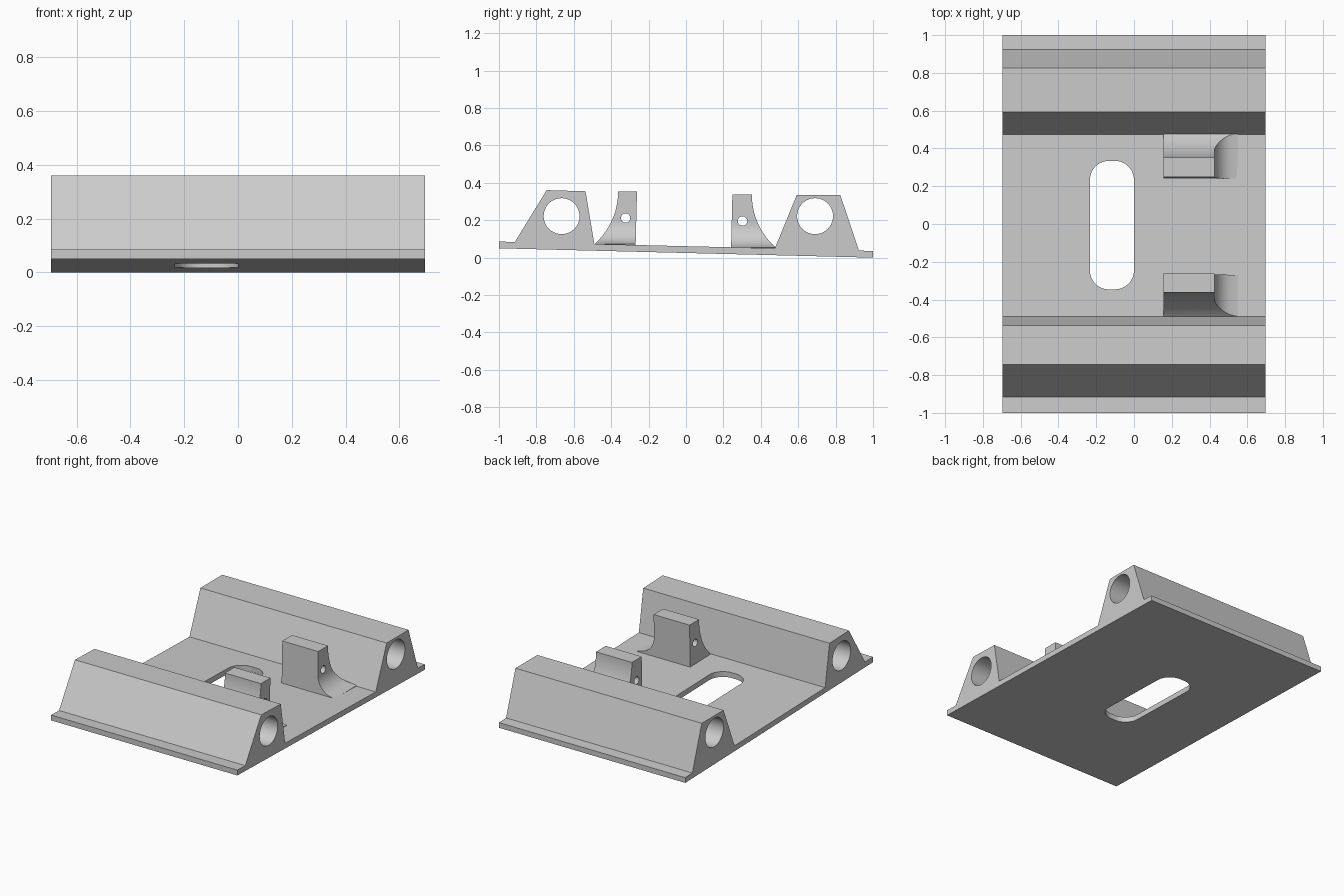
import bpy, bmesh, math

old = bpy.data.objects.get("Cube")
if old:
    bpy.data.objects.remove(old, do_unlink=True)

grey = bpy.data.materials.new("light grey")
grey.use_nodes = True
grey.diffuse_color = (0.6, 0.6, 0.6, 1)
grey.node_tree.nodes["Principled BSDF"].inputs["Base Color"].default_value = (0.6, 0.6, 0.6, 1)


def loft(name, rings):
    """Solid skinned through rings of equal point count, capped at both ends."""
    bm = bmesh.new()
    loops = [[bm.verts.new(p) for p in ring] for ring in rings]
    for a, b in zip(loops, loops[1:]):
        for i in range(len(a)):
            j = (i + 1) % len(a)
            bm.faces.new((a[i], a[j], b[j], b[i]))
    bm.faces.new(loops[0])
    bm.faces.new(loops[-1])
    bmesh.ops.recalc_face_normals(bm, faces=bm.faces)
    mesh = bpy.data.meshes.new(name)
    bm.to_mesh(mesh)
    bm.free()
    mesh.materials.append(grey)
    obj = bpy.data.objects.new(name, mesh)
    bpy.context.collection.objects.link(obj)
    return obj


def rod(y, z, radius, sides=64):
    """Cutter cylinder along x."""
    turn = [2 * math.pi * i / sides for i in range(sides)]
    return loft("bore_cutter", [[(x, y + radius * math.cos(t), z + radius * math.sin(t))
                                 for t in turn] for x in (-1, 1)])


def cut(obj, cutter):
    cutter.hide_render = True
    mod = obj.modifiers.new("cut", "BOOLEAN")
    mod.operation = "DIFFERENCE"
    mod.solver = "EXACT"
    mod.object = cutter
    bpy.context.view_layer.objects.active = obj
    bpy.ops.object.modifier_apply(modifier=mod.name)
    bpy.data.objects.remove(cutter, do_unlink=True)


def smooth(obj):
    bpy.ops.object.select_all(action="DESELECT")
    obj.select_set(True)
    bpy.context.view_layer.objects.active = obj
    bpy.ops.object.shade_smooth_by_angle(angle=math.radians(30))


# Sloping base plate with its two full-width ridges, as one extruded profile
profile = [(-1, 0.05), (1, 0), (1, 0.035), (0.925, 0.038), (0.825, 0.335),
           (0.592, 0.335), (0.475, 0.05), (-0.49, 0.073), (-0.537, 0.355),
           (-0.745, 0.361), (-0.915, 0.084), (-1, 0.086)]
base = loft("base_with_ridges", [[(x, y, z) for y, z in profile] for x in (-0.695, 0.695)])

# Bores along both ridges
for y in (-0.665, 0.69):
    cut(base, rod(y, 0.222, 0.096))

# Rounded slot through the plate
r, sx, sy = 0.1, 0.0165, 0.24
outline = []
for k, (cx, cy) in enumerate([(sx, sy), (-sx, sy), (-sx, -sy), (sx, -sy)]):
    for i in range(13):
        t = math.pi / 2 * (k + i / 12)
        outline.append((-0.117 + cx + r * math.cos(t), -0.006 + cy + r * math.sin(t)))
cut(base, loft("slot_cutter", [[(x, y, z) for x, y in outline] for z in (-0.1, 0.2)]))
smooth(base)


def bracket(name, side, inner, outer, top, foot, hole):
    """Upright block, curved out toward its ridge and flared toward +x at the foot."""
    big, small, steps = 0.376, 0.125, 28
    rings = []
    for i in range(steps + 1):
        z = top + (foot - top) * i / steps
        y = outer + big - math.sqrt(big ** 2 - (top - z) ** 2)
        rise = min(max(foot + 0.012 + small - z, 0), small)
        x = 0.425 + small - math.sqrt(small ** 2 - rise ** 2)
        lean = inner - 0.025 * side * (top - z)
        rings.append([(0.157, side * lean, z), (x, side * lean, z),
                      (x, side * y, z), (0.157, side * y, z)])
    obj = loft(name, rings)
    cut(obj, rod(hole[0], hole[1], 0.025, 32))
    smooth(obj)


# Pair of pin brackets facing each other
bracket("front_bracket", -1, 0.262, 0.363, 0.354, 0.062, (-0.323, 0.212))
bracket("back_bracket", 1, 0.248, 0.352, 0.337, 0.043, (0.302, 0.196))
